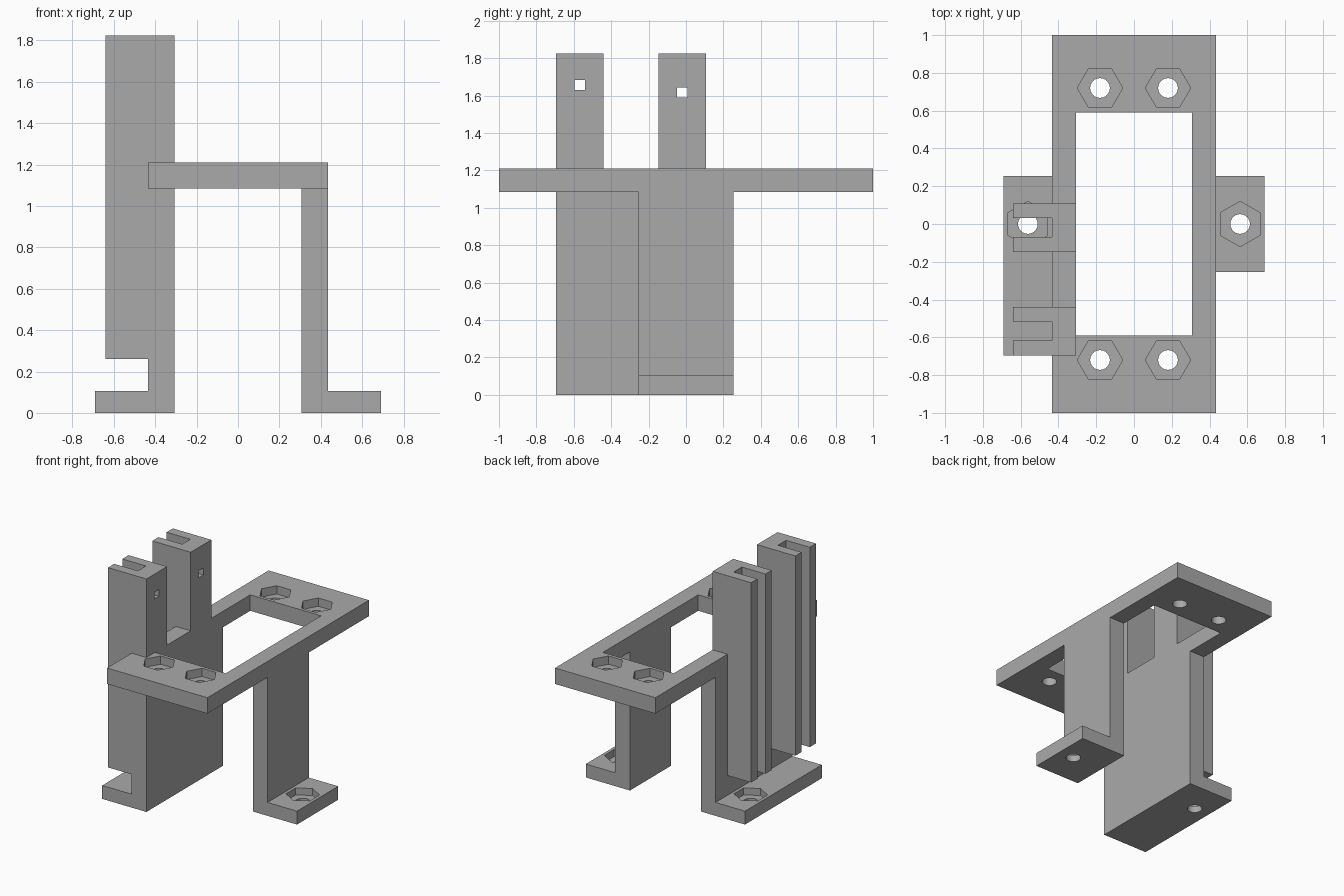
import bpy
import bmesh
import math
from mathutils import Matrix, Vector

if "Cube" in bpy.data.objects:
    bpy.data.objects.remove(bpy.data.objects["Cube"], do_unlink=True)

# Material
grey = bpy.data.materials.new("plain grey")
grey.use_nodes = True
GREY = (0.4, 0.4, 0.4, 1)
grey.diffuse_color = GREY
grey.node_tree.nodes["Principled BSDF"].inputs["Base Color"].default_value = GREY


def add_object(name, bm):
    bmesh.ops.recalc_face_normals(bm, faces=bm.faces)
    mesh = bpy.data.meshes.new(name)
    bm.to_mesh(mesh)
    bm.free()
    mesh.materials.append(grey)
    obj = bpy.data.objects.new(name, mesh)
    bpy.context.collection.objects.link(obj)
    return obj


def box(name, x, y, z):
    """Box from three (low, high) ranges."""
    bm = bmesh.new()
    size = Vector((x[1] - x[0], y[1] - y[0], z[1] - z[0]))
    middle = Vector((sum(x), sum(y), sum(z))) / 2
    bmesh.ops.create_cube(bm, size=1, matrix=Matrix.Translation(middle) @ Matrix.Diagonal(size.to_4d()))
    return add_object(name, bm)


def prism(name, centre, radius, z, sides, turn=0):
    """Upright prism or cylinder between two heights."""
    bm = bmesh.new()
    place = Matrix.Translation((*centre, sum(z) / 2)) @ Matrix.Rotation(turn, 4, "Z")
    bmesh.ops.create_cone(bm, cap_ends=True, segments=sides, radius1=radius, radius2=radius,
                          depth=z[1] - z[0], matrix=place)
    return add_object(name, bm)


def extrude_profile(name, points, y):
    """Front-view outline extruded along y."""
    bm = bmesh.new()
    face = bm.faces.new([bm.verts.new((px, y[0], pz)) for px, pz in points])
    moved = bmesh.ops.extrude_face_region(bm, geom=[face])["geom"]
    verts = [v for v in moved if isinstance(v, bmesh.types.BMVert)]
    bmesh.ops.translate(bm, vec=(0, y[1] - y[0], 0), verts=verts)
    return add_object(name, bm)


def cut(target, cutter):
    mod = target.modifiers.new("cut", "BOOLEAN")
    mod.operation = "DIFFERENCE"
    mod.solver = "EXACT"
    mod.object = cutter
    bpy.context.view_layer.objects.active = target
    bpy.ops.object.modifier_apply(modifier=mod.name)
    bpy.data.objects.remove(cutter, do_unlink=True)


def nut_hole(target, centre, top, depth, points_along_y):
    """Screw hole with a hexagonal nut pocket sunk from above."""
    # The cone's first corner lies on y, so a quarter turn puts it on x
    turn = 0 if points_along_y else math.pi / 2
    cut(target, prism("pocket_cutter", centre, 0.12, (top - depth, top + 0.1), 6, turn))
    cut(target, prism("hole_cutter", centre, 0.052, (top - 0.3, top + 0.1), 40))


INNER, OUTER, FOOT = 0.307, 0.435, 0.69
UNDER, TOP, FOOT_TOP = 1.085, 1.21, 0.105

# Top frame plate with its window and four nut pockets
plate = box("top_plate", (-OUTER, OUTER), (-1, 1), (UNDER, TOP))
cut(plate, box("window_cutter", (-INNER, INNER), (-0.59, 0.59), (1, 1.3)))
for sx in (-1, 1):
    for sy in (-1, 1):
        nut_hole(plate, (0.18 * sx, 0.72 * sy), TOP, 0.065, False)

# L-shaped legs, the right one wider to carry the posts
legs = []
for name, side, front in (("left_leg", 1, -0.255), ("right_leg", -1, -0.695)):
    outline = [(INNER, 0), (FOOT, 0), (FOOT, FOOT_TOP), (OUTER, FOOT_TOP),
               (OUTER, UNDER), (INNER, UNDER)]
    leg = extrude_profile(name, [(side * px, pz) for px, pz in outline], (front, 0.255))
    nut_hole(leg, (0.562 * side, 0), FOOT_TOP, 0.055, True)
    legs.append(leg)

# Slotted posts: a pierced back block and two long rails
POST_TOP = 1.825
for name, front, hole_z in (("front_post", -0.695, 1.657), ("back_post", -0.147, 1.615)):
    back = front + 0.255
    mid = (front + back) / 2
    block = box(name, (-OUTER, -INNER), (front, back), (TOP, POST_TOP))
    cut(block, box("pin_cutter", (-0.6, -0.2), (mid - 0.028, mid + 0.028),
                   (hole_z - 0.027, hole_z + 0.027)))
    for label, y in (("front", (front, front + 0.077)), ("back", (back - 0.077, back))):
        box(name + "_" + label + "_rail", (-0.64, -OUTER), y, (0.26, POST_TOP))

# Smooth only the round hole walls
for obj in [plate] + legs:
    bpy.ops.object.select_all(action="DESELECT")
    obj.select_set(True)
    bpy.context.view_layer.objects.active = obj
    bpy.ops.object.shade_smooth_by_angle(angle=math.radians(30))
